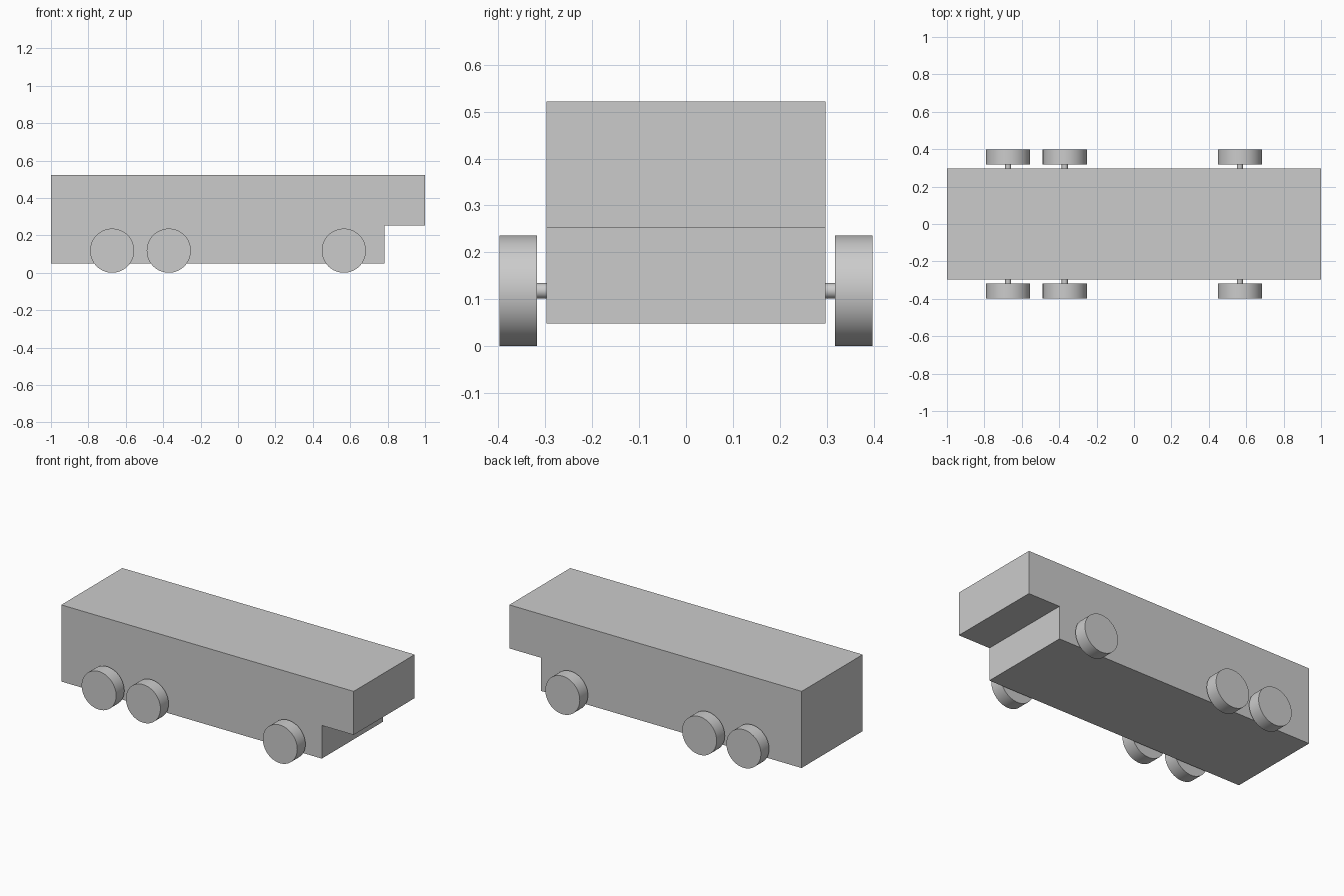
import bpy
from math import pi, radians

if "Cube" in bpy.data.objects:
    bpy.data.objects.remove(bpy.data.objects["Cube"])


def box(name, x0, x1, half_y, z0, z1):
    bpy.ops.mesh.primitive_cube_add(size=1, location=((x0 + x1) / 2, 0, (z0 + z1) / 2))
    ob = bpy.context.object
    ob.name = name
    ob.scale = (x1 - x0, 2 * half_y, z1 - z0)
    bpy.ops.object.transform_apply(location=False, rotation=False, scale=True)
    return ob


def cylinder(name, radius, x, y0, y1, z, sides):
    bpy.ops.mesh.primitive_cylinder_add(vertices=sides, radius=radius, depth=y1 - y0,
                                        location=(x, (y0 + y1) / 2, z),
                                        rotation=(pi / 2, 0, 0))
    ob = bpy.context.object
    ob.name = name
    bpy.ops.object.shade_smooth_by_angle(angle=radians(30))
    return ob


# Body: long upper box overhanging a shorter lower box
WIDTH = 0.298
box("upper_body", -1.0, 1.0, WIDTH, 0.253, 0.522)
box("lower_body", -0.999, 0.782, WIDTH, 0.048, 0.253)

# Three axles, each with a wheel on both sides
WHEEL_R = 0.118
for label, x in (("rear", -0.673), ("middle", -0.37), ("front", 0.566)):
    cylinder(label + "_axle", 0.0165, x, -0.33, 0.33, WHEEL_R, 24)
    cylinder(label + "_right_wheel", WHEEL_R, x, -0.398, -0.318, WHEEL_R, 64)
    cylinder(label + "_left_wheel", WHEEL_R, x, 0.318, 0.398, WHEEL_R, 64)
